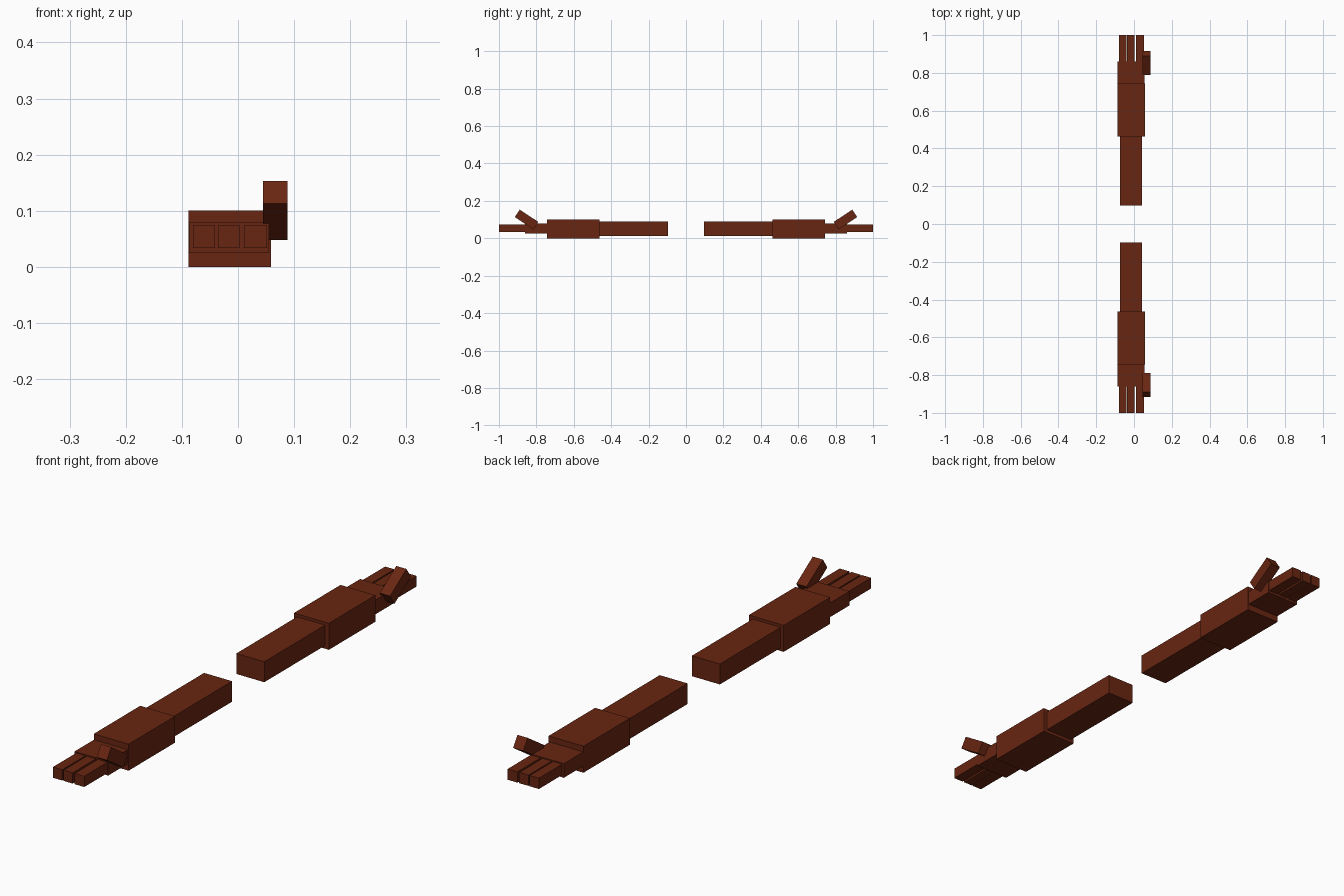
import bpy
import math

if "Cube" in bpy.data.objects:
    bpy.data.objects.remove(bpy.data.objects["Cube"])

skin = bpy.data.materials.new("reddish_brown")
skin.diffuse_color = (0.14, 0.019, 0.006, 1)
skin.use_nodes = True
skin.node_tree.nodes["Principled BSDF"].inputs["Base Color"].default_value = skin.diffuse_color


def box(name, x, y, z, tilt=0.0):
    """Box from (min, max) ranges, optionally tilted about x."""
    bpy.ops.mesh.primitive_cube_add(
        size=1,
        location=[(a + b) / 2 for a, b in (x, y, z)],
        rotation=(tilt, 0, 0))
    ob = bpy.context.object
    ob.name = name
    ob.scale = [b - a for a, b in (x, y, z)]
    ob.data.materials.append(skin)
    return ob


# Two arms, pointing to the back and to the front
for side, s in (("back", 1), ("front", -1)):
    def span(a, b):
        return tuple(sorted((a * s, b * s)))

    box(f"{side}_upper_arm", (-0.075, 0.043), span(0.097, 0.465), (0.012, 0.09))
    box(f"{side}_forearm", (-0.088, 0.059), span(0.463, 0.743), (0, 0.101))
    box(f"{side}_palm", (-0.087, 0.055), span(0.74, 0.86), (0.025, 0.079))

    # Three fingers
    for i, x in enumerate(((-0.08, -0.041), (-0.036, 0.003), (0.011, 0.052))):
        box(f"{side}_finger_{i + 1}", x, span(0.855, 1.0), (0.034, 0.075))

    # Raised thumb
    box(f"{side}_thumb", (0.045, 0.088), span(0.793, 0.912),
        (0.0767, 0.1243), math.radians(33.3) * s)
